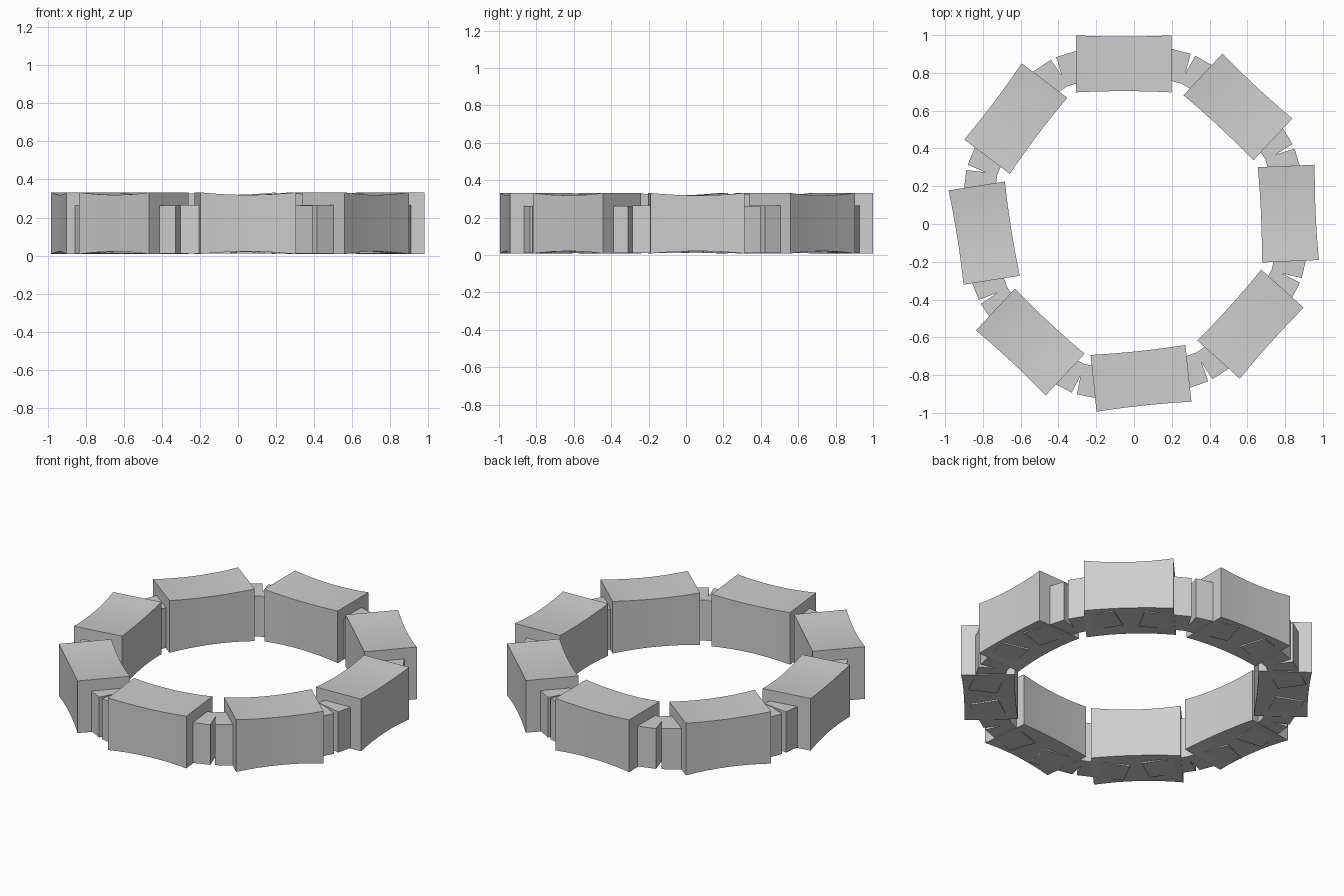
import bpy, bmesh, math
from mathutils import Vector, Matrix

if "Cube" in bpy.data.objects:
    bpy.data.objects.remove(bpy.data.objects["Cube"], do_unlink=True)

stone = bpy.data.materials.new("stone_grey")
stone.use_nodes = True
GREY = (0.62, 0.62, 0.62, 1)
stone.diffuse_color = GREY
bsdf = stone.node_tree.nodes["Principled BSDF"]
bsdf.inputs["Base Color"].default_value = GREY
bsdf.inputs["Roughness"].default_value = 0.9


def make_stone(name, centre, angle, length, width, low, high, sag=0.0):
    """Box along its local x axis, drawn in slightly at the waist."""
    bm = bmesh.new()
    bmesh.ops.create_cube(bm, size=1)
    lengthwise = [e for e in bm.edges
                  if abs(e.verts[0].co.x - e.verts[1].co.x) > 0.5]
    bmesh.ops.subdivide_edges(bm, edges=lengthwise, cuts=7, use_grid_fill=True)
    for v in bm.verts:
        waist = 1 - (2 * v.co.x) ** 2
        side = math.copysign(1, v.co.y)
        lift = math.copysign(1, v.co.z)
        v.co = Vector((v.co.x * length,
                       v.co.y * width - side * sag * 0.5 * waist,
                       v.co.z * (high - low) - lift * sag * waist))
    mesh = bpy.data.meshes.new(name)
    bm.to_mesh(mesh)
    bm.free()
    mesh.materials.append(stone)
    obj = bpy.data.objects.new(name, mesh)
    bpy.context.collection.objects.link(obj)
    obj.location = (centre.x, centre.y, (low + high) / 2)
    obj.rotation_euler.z = angle
    bpy.ops.object.select_all(action='DESELECT')
    obj.select_set(True)
    bpy.context.view_layer.objects.active = obj
    bpy.ops.object.shade_smooth_by_angle(angle=math.radians(30))
    return obj


def heading(angle):
    return Vector((math.cos(angle), math.sin(angle), 0))


# Large blocks, clockwise from the back: x, y, heading in degrees
LENGTH, WIDTH = 0.505, 0.302
ring = [(-0.055, 0.848, 0), (0.55, 0.62, -43), (0.817, 0.055, -87.5),
        (0.617, -0.53, -132), (0.037, -0.817, -174), (-0.549, -0.625, -223),
        (-0.793, -0.048, -261), (-0.626, 0.558, -307)]

blocks = [(Vector((x, y, 0)), math.radians(a)) for x, y, a in ring]
for i, (centre, angle) in enumerate(blocks):
    make_stone(f"large_block_{i + 1}", centre, angle, LENGTH, WIDTH,
               0.008, 0.332, 0.013)

# Pairs of low link stones meeting in the middle of every gap
LINK = 0.27
for i, (centre, angle) in enumerate(blocks):
    next_centre, next_angle = blocks[(i + 1) % len(blocks)]
    turn = (next_angle - angle) % math.tau - math.tau
    start = centre + heading(angle) * LENGTH / 2
    end = next_centre - heading(next_angle) * LENGTH / 2
    middle = (start + end) / 2
    first, second = angle + turn * 0.35, angle + turn * 0.68
    make_stone(f"link_stone_{i + 1}_a", middle - heading(first) * (LINK / 2 + 0.003),
               first, LINK, 0.165, 0.012, 0.265)
    make_stone(f"link_stone_{i + 1}_b", middle + heading(second) * (LINK / 2 + 0.003),
               second, LINK, 0.165, 0.012, 0.262)
